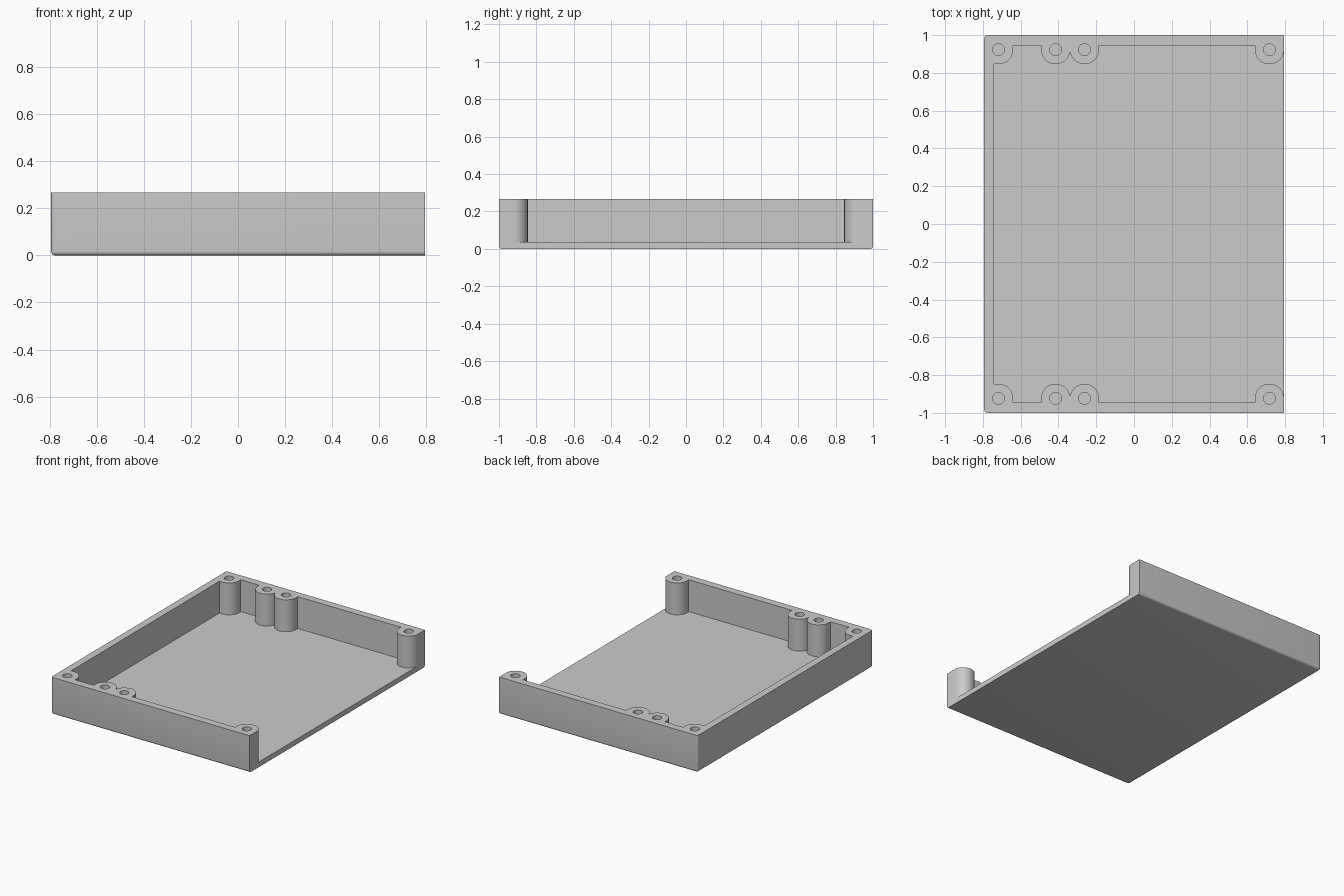
import bpy, bmesh
from math import radians, cos, sin
from mathutils import Matrix

cube = bpy.data.objects.get("Cube")
if cube:
    bpy.data.objects.remove(cube, do_unlink=True)

HALF_X, HALF_Y, HEIGHT = 0.793, 1.0, 0.267
FLOOR, INNER_X, INNER_Y = 0.037, 0.741, 0.945
BOSS_X = (-0.717, -0.415, -0.262, 0.717)
BOSS_Y, BOSS_R, HOLE_R = 0.923, 0.077, 0.031

grey = bpy.data.materials.new("plain_grey")
grey.use_nodes = True
grey.diffuse_color = (0.6, 0.6, 0.6, 1)
grey.node_tree.nodes["Principled BSDF"].inputs["Base Color"].default_value = grey.diffuse_color


def make_object(name, bm):
    bmesh.ops.recalc_face_normals(bm, faces=bm.faces[:])
    mesh = bpy.data.meshes.new(name)
    bm.to_mesh(mesh)
    bm.free()
    mesh.materials.append(grey)
    obj = bpy.data.objects.new(name, mesh)
    bpy.context.collection.objects.link(obj)
    return obj


def arc(x, start, end, steps=24):
    angles = [radians(start + (end - start) * i / steps) for i in range(steps + 1)]
    return [(x + BOSS_R * cos(a), BOSS_Y + BOSS_R * sin(a)) for a in angles]


# Outer block, rounded everywhere except at the rim and the open end
bm = bmesh.new()
bmesh.ops.create_cube(bm, size=1, matrix=Matrix.Translation((0, 0, HEIGHT / 2))
                      @ Matrix.Diagonal((HALF_X * 2, HALF_Y * 2, HEIGHT, 1)))
rounded = [e for e in bm.edges
           if all(f.normal.x < 0.5 and f.normal.z < 0.5 for f in e.link_faces)]
bmesh.ops.bevel(bm, geom=rounded, offset=0.016, segments=5, profile=0.5, affect='EDGES')
tray = make_object("open_ended_tray", bm)

# Cavity outline: straight walls interrupted by the round screw bosses
corner, pair_a, pair_b, end = BOSS_X
side = [(-INNER_X, BOSS_Y - BOSS_R)] + arc(corner, -90, 0, 12)
side += [(corner + BOSS_R, INNER_Y), (pair_a - BOSS_R, INNER_Y)]
side += arc(pair_a, 180, 353) + arc(pair_b, 187, 360)
side += [(pair_b + BOSS_R, INNER_Y), (end - BOSS_R, INNER_Y)]
side += arc(end, 180, 360) + [(HALF_X + 0.1, BOSS_Y)]
outline = side + [(x, -y) for x, y in reversed(side)]

bm = bmesh.new()
base = bm.faces.new([bm.verts.new((x, y, FLOOR)) for x, y in outline])
top = bmesh.ops.extrude_face_region(bm, geom=[base])["geom"]
bmesh.ops.translate(bm, vec=(0, 0, HEIGHT),
                    verts=[v for v in top if isinstance(v, bmesh.types.BMVert)])
cavity = make_object("cavity_cutter", bm)

# Screw holes down to floor level
bm = bmesh.new()
for x in BOSS_X:
    for y in (-BOSS_Y, BOSS_Y):
        bmesh.ops.create_cone(bm, cap_ends=True, segments=32, radius1=HOLE_R, radius2=HOLE_R,
                              depth=HEIGHT, matrix=Matrix.Translation((x, y, FLOOR + HEIGHT / 2)))
holes = make_object("screw_hole_cutter", bm)

# Cut the tray
for cutter in (cavity, holes):
    mod = tray.modifiers.new(cutter.name, 'BOOLEAN')
    mod.operation, mod.solver, mod.object = 'DIFFERENCE', 'EXACT', cutter
bpy.ops.object.select_all(action='DESELECT')
tray.select_set(True)
bpy.context.view_layer.objects.active = tray
for mod in list(tray.modifiers):
    bpy.ops.object.modifier_apply(modifier=mod.name)
for cutter in (cavity, holes):
    bpy.data.objects.remove(cutter, do_unlink=True)
bpy.ops.object.shade_smooth_by_angle(angle=radians(30))
